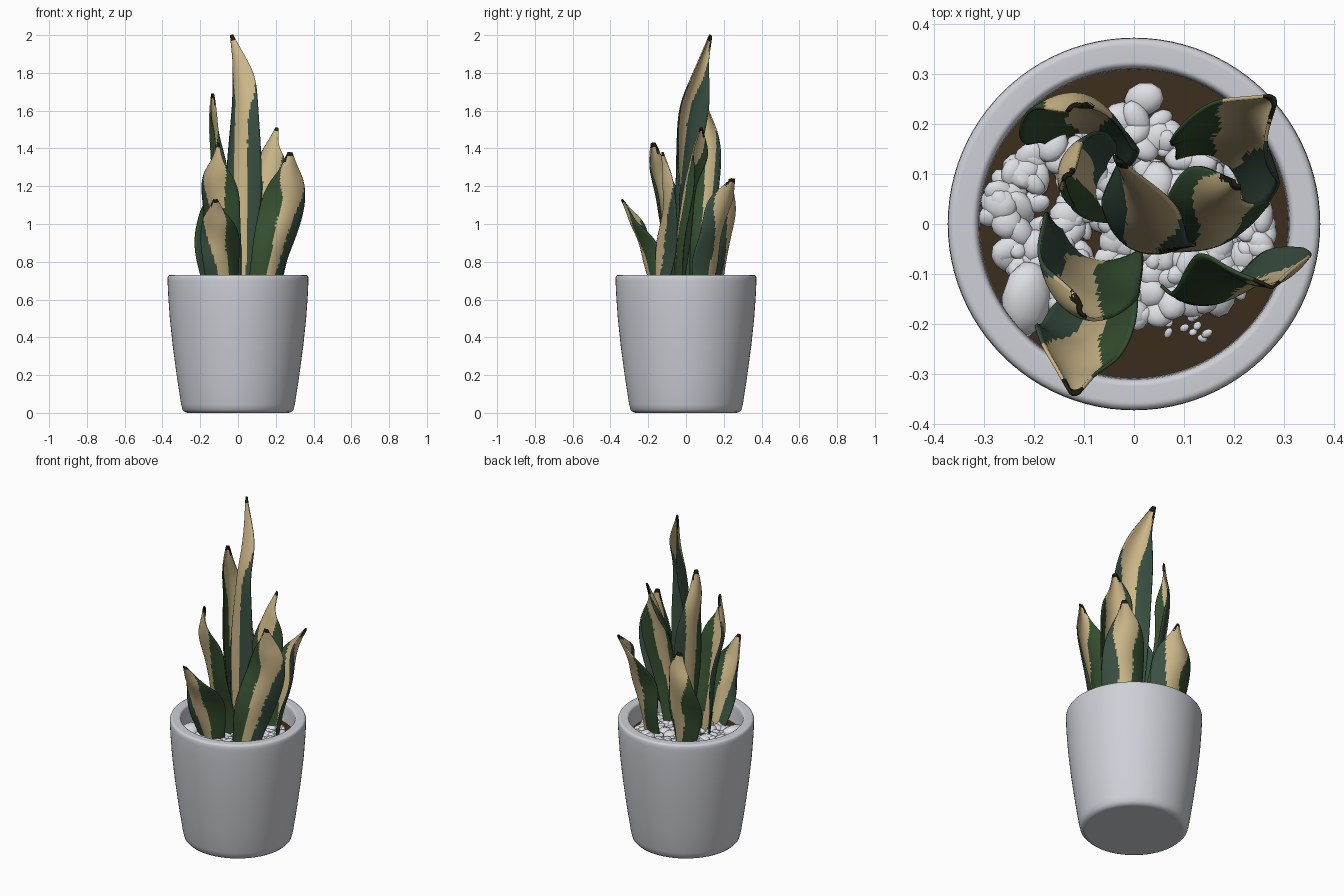
import bpy, bmesh, math, random
from mathutils import Vector, Matrix, Euler

if "Cube" in bpy.data.objects:
    bpy.data.objects.remove(bpy.data.objects["Cube"])
random.seed(7)


def mat(name, c):
    m = bpy.data.materials.new(name)
    m.diffuse_color = (*c, 1)
    m.use_nodes = True
    m.node_tree.nodes["Principled BSDF"].inputs["Base Color"].default_value = m.diffuse_color
    return m


POT = mat("pot_grey", (0.62, 0.63, 0.68))
SOIL = mat("soil_brown", (0.045, 0.027, 0.012))
STONE = mat("pebble_white", (0.74, 0.75, 0.79))
GREEN = mat("leaf_green", (0.036, 0.078, 0.030))
DARK = mat("leaf_blue_green", (0.042, 0.080, 0.054))
TAN = mat("leaf_tan", (0.60, 0.47, 0.245))
BLACK = mat("leaf_tip_black", (0.014, 0.013, 0.005))


def finish(name, bm, mats):
    me = bpy.data.meshes.new(name)
    bm.to_mesh(me)
    bm.free()
    ob = bpy.data.objects.new(name, me)
    bpy.context.collection.objects.link(ob)
    for m in mats:
        me.materials.append(m)
    for p in me.polygons:
        p.use_smooth = True
    return ob


def lathe(name, profile, m, n=96):
    bm = bmesh.new()
    vs = [bm.verts.new((r, 0, z)) for r, z in profile]
    es = [bm.edges.new(e) for e in zip(vs, vs[1:])]
    bmesh.ops.spin(bm, geom=vs + es, cent=(0, 0, 0), axis=(0, 0, 1),
                   angle=2 * math.pi, steps=n, use_duplicate=False)
    bmesh.ops.remove_doubles(bm, verts=bm.verts, dist=1e-5)
    bmesh.ops.recalc_face_normals(bm, faces=bm.faces)
    return finish(name, bm, [m])


# pot with rounded foot and flat rim, open to the soil
lathe("pot", [(0, 0.0), (0.26, 0.0), (0.268, 0.0), (0.282, 0.005), (0.294, 0.018),
              (0.301, 0.045), (0.322, 0.18), (0.345, 0.35), (0.361, 0.50), (0.370, 0.63),
              (0.373, 0.70), (0.372, 0.718), (0.368, 0.727), (0.361, 0.730), (0.357, 0.7302),
              (0.325, 0.7302), (0.321, 0.730), (0.315, 0.726), (0.312, 0.716), (0.310, 0.70),
              (0.309, 0.60), (0.30, 0.56), (0, 0.56)], POT)
lathe("soil", [(0, 0.625), (0.2, 0.622), (0.3095, 0.615)], SOIL)

# pebbles: squashed spheres heaped in an oval
bm = bmesh.new()
spots = [(-0.215, -0.15, 0.065), (-0.12, 0.13, 0.045), (0.02, 0.25, 0.035)]
for i in range(380):
    a, q = random.uniform(0, 2 * math.pi), math.sqrt(random.random())
    spots.append((0.28 * q * math.cos(a), 0.01 + 0.205 * q * math.sin(a),
                  random.uniform(0.018, 0.036)))
spots += [(random.uniform(0.04, 0.15), random.uniform(-0.23, -0.18), 0.01) for i in range(9)]
for x, y, r in spots:
    s = Matrix.Diagonal((r * random.uniform(0.9, 1.3), r * random.uniform(0.7, 1), r * 0.55, 1))
    rot = Euler([random.uniform(-.4, .4), random.uniform(-.4, .4), random.uniform(0, 6)])
    loc = Matrix.Translation((x, y, 0.628 + random.uniform(0, 0.016)))
    bmesh.ops.create_icosphere(bm, subdivisions=2, radius=1,
                               matrix=loc @ rot.to_matrix().to_4x4() @ s)
finish("pebbles", bm, [STONE])


def spline(pts, t):
    """Catmull-Rom through evenly spaced values, t in 0..1"""
    n = len(pts) - 1
    i = min(int(t * n), n - 1)
    f = t * n - i
    p1, p2 = pts[i], pts[i + 1]
    p0 = pts[i - 1] if i else p1 * 2 - p2
    p3 = pts[i + 2] if i + 2 <= n else p2 * 2 - p1
    return 0.5 * (2 * p1 + (p2 - p0) * f + (2 * p0 - 5 * p1 + 4 * p2 - p3) * f * f
                  + (3 * p1 - p0 - 3 * p2 + p3) * f ** 3)


WIDTH = [0.62, 0.78, 0.94, 1.0, 0.96, 0.76, 0.38, 0.09]
ROWS, COLS = 84, 26


def leaf(name, path, width, angles, shift, cup=0.28, left=DARK, right=GREEN):
    """Cupped blade: path of points, width, facing angles along it, stripe offset"""
    path = [Vector(p) for p in path]
    angles = [math.radians(a) for a in angles]
    bm = bmesh.new()
    phase = random.uniform(0, 6)
    grid = []
    for j in range(ROWS + 1):
        t = j / ROWS
        p = spline(path, t)
        tan = (spline(path, min(t + .01, 1)) - spline(path, max(t - .01, 0))).normalized()
        a = spline(angles, t)
        w = Vector((math.cos(a), math.sin(a), 0))
        w = (w - tan * w.dot(tan)).normalized()
        nrm = tan.cross(w)
        half = 0.5 * width * spline(WIDTH, t)
        row = []
        for k in range(COLS + 1):
            u = 2 * k / COLS - 1
            wave = 0.15 * u * math.sin(10 * t + phase) * half
            row.append(bm.verts.new(p + w * u * half
                                    + nrm * (2 * cup * half * (u * u - 0.3) + wave)))
        grid.append(row)
    for j in range(ROWS):
        t = (j + .5) / ROWS
        # tan stripe widens until it fills the tip
        mid = shift * (0.4 + 0.6 * t)
        band = 0.22 + 0.32 * t + 2.6 * max(0, t - 0.52) ** 1.3
        mid += 0.05 * math.sin(14 * t + phase) + random.uniform(-.015, .015)
        for k in range(COLS):
            u = 2 * (k + .5) / COLS - 1
            f = bm.faces.new((grid[j][k], grid[j][k + 1], grid[j + 1][k + 1], grid[j + 1][k]))
            if t > 0.968 or (t > 0.89 + random.uniform(0, .04) and u < -0.65):
                f.material_index = 3
            elif abs(u - mid) < band:
                f.material_index = 2
            else:
                f.material_index = 0 if u < mid else 1
    ob = finish(name, bm, [left, right, TAN, BLACK])
    sol = ob.modifiers.new("thickness", 'SOLIDIFY')
    sol.thickness = 0.007
    sol.offset = 0


# leaves, tallest first
leaf("leaf_tallest", [(0.02, -0.04, 0.58), (0.01, -0.035, 1.05), (0.012, 0.0, 1.52),
                      (0.01, 0.06, 1.78), (-0.035, 0.13, 2.0)],
     0.21, [-20, -30, -38, -42, -50], 0.28, right=DARK)
leaf("leaf_back_tall", [(-0.065, 0.05, 0.58), (-0.09, 0.085, 0.95), (-0.12, 0.12, 1.3),
                        (-0.14, 0.105, 1.52), (-0.135, 0.095, 1.69)],
     0.16, [-85, -105, -112, -110, -135], -0.2)
leaf("leaf_right_tall", [(0.08, -0.045, 0.58), (0.125, -0.03, 0.9), (0.16, 0.01, 1.2),
                         (0.165, 0.055, 1.38), (0.205, 0.08, 1.51)],
     0.20, [0, -2, -12, -30, -40], 0.2, left=GREEN)
leaf("leaf_front_left", [(-0.07, -0.06, 0.58), (-0.095, -0.07, 0.85), (-0.11, -0.11, 1.08),
                         (-0.125, -0.16, 1.27), (-0.105, -0.175, 1.43)],
     0.235, [-22, -25, -32, -42, -60], 0.0)
leaf("leaf_front_right", [(0.12, -0.15, 0.58), (0.18, -0.135, 0.85), (0.24, -0.10, 1.08),
                          (0.268, -0.11, 1.24), (0.275, -0.125, 1.38)],
     0.225, [5, 15, 12, 3, 0], 0.32, left=GREEN, right=DARK)
leaf("leaf_front_short", [(-0.06, -0.15, 0.58), (-0.075, -0.185, 0.74), (-0.09, -0.225, 0.89),
                          (-0.115, -0.285, 1.02), (-0.12, -0.34, 1.13)],
     0.205, [25, 18, 8, -5, -15], -0.2)
leaf("leaf_back_right", [(0.16, 0.11, 0.58), (0.185, 0.13, 0.78), (0.205, 0.16, 0.95),
                         (0.235, 0.205, 1.12), (0.28, 0.25, 1.24)],
     0.23, [150, 152, 148, 135, 120], 0.05)
leaf("leaf_back_left", [(-0.09, 0.16, 0.58), (-0.095, 0.185, 0.77), (-0.1, 0.215, 0.94),
                        (-0.105, 0.245, 1.10), (-0.12, 0.235, 1.24)],
     0.235, [172, 168, 165, 175, 190], 0.0)
